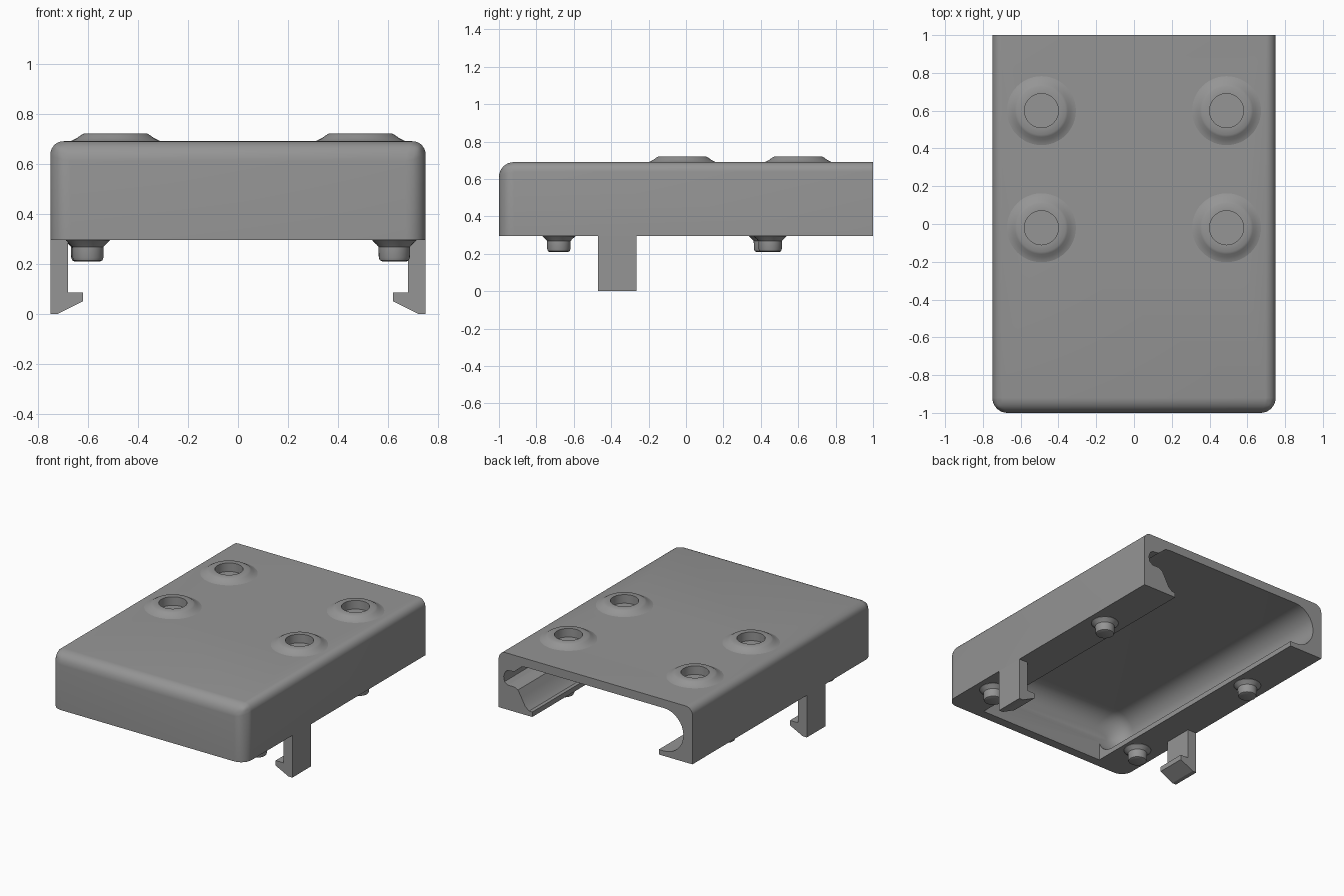
import bpy, bmesh, math
from mathutils import Vector

if "Cube" in bpy.data.objects:
    bpy.data.objects.remove(bpy.data.objects["Cube"])

grey = bpy.data.materials.new("mid_grey")
grey.diffuse_color = (0.30, 0.30, 0.30, 1)
grey.use_nodes = True
grey.node_tree.nodes["Principled BSDF"].inputs["Base Color"].default_value = grey.diffuse_color


def make(name, bm, smooth=True):
    bmesh.ops.recalc_face_normals(bm, faces=bm.faces)
    me = bpy.data.meshes.new(name)
    bm.to_mesh(me)
    bm.free()
    ob = bpy.data.objects.new(name, me)
    bpy.context.collection.objects.link(ob)
    me.materials.append(grey)
    return ob


def finish(ob, angle=32):
    bpy.ops.object.select_all(action='DESELECT')
    ob.select_set(True)
    bpy.context.view_layer.objects.active = ob
    for m in list(ob.modifiers):
        bpy.ops.object.modifier_apply(modifier=m.name)
    bpy.ops.object.shade_smooth_by_angle(angle=math.radians(angle))


def box(name, lo, hi):
    bm = bmesh.new()
    bmesh.ops.create_cube(bm, size=1)
    for v in bm.verts:
        v.co = Vector([lo[i] if v.co[i] < 0 else hi[i] for i in range(3)])
    return make(name, bm)


def loft(name, rings):
    """Closed skin through equal-sized loops of points, capped at both ends."""
    bm = bmesh.new()
    vs = [[bm.verts.new(p) for p in r] for r in rings]
    n = len(rings[0])
    for a, b in zip(vs, vs[1:]):
        for i in range(n):
            bm.faces.new((a[i], a[(i + 1) % n], b[(i + 1) % n], b[i]))
    bm.faces.new(vs[0])
    bm.faces.new(vs[-1])
    return make(name, bm)


def lathe(name, profile, x, y, seg=48):
    """Spin (radius, z) points around a vertical axis at x, y."""
    bm = bmesh.new()
    vs = [bm.verts.new((r, 0, z)) for r, z in profile]
    es = [bm.edges.new(p) for p in zip(vs, vs[1:])]
    bmesh.ops.spin(bm, geom=vs + es, cent=(0, 0, 0), axis=(0, 0, 1),
                   angle=2 * math.pi, steps=seg)
    bmesh.ops.remove_doubles(bm, verts=bm.verts, dist=1e-5)
    bmesh.ops.translate(bm, verts=bm.verts, vec=(x, y, 0))
    return make(name, bm)


# Body block with rounded front and top edges
body = box("body", (-0.75, -1, 0.295), (0.75, 1, 0.69))
weights = body.data.attributes.new("bevel_weight_edge", 'FLOAT', 'EDGE')
for e in body.data.edges:
    a, b = (body.data.vertices[i].co for i in e.vertices)
    m = (a + b) / 2
    if m.y < -0.9 and m.z > 0.4:      # front top edge and front uprights
        weights.data[e.index].value = 1.0
    elif abs(m.y) < 0.1 and m.z > 0.6:  # long top edges
        weights.data[e.index].value = 0.65
bev = body.modifiers.new("rounding", 'BEVEL')
bev.limit_method = 'WEIGHT'
bev.width = 0.08
bev.segments = 8

# Cavity section: round on one side, round with a side groove on the other
R, CZ = 0.15, 0.48
arc = [math.radians(90 + 180 * i / 16) for i in range(17)]
section = [(-0.53 + R * math.cos(t), CZ + R * math.sin(t)) for t in arc]
section += [(0.515, 0.33), (0.545, 0.355), (0.575, 0.41), (0.60, 0.455), (0.63, 0.468),
            (0.68, 0.468), (0.705, 0.485), (0.712, 0.52), (0.70, 0.555),
            (0.68, 0.57), (0.63, 0.575), (0.60, 0.60), (0.57, 0.625), (0.53, 0.63)]
rings = [[(x, 1.1, z) for x, z in section]]
for k in range(9):                    # rounded front end
    t = math.radians(85 * k / 8)
    d = 0.13 * (1 - math.cos(t))
    rings.append([(x * (1 - d / 0.67), -0.81 - 0.13 * math.sin(t),
                   CZ + (z - CZ) * (1 - d / R)) for x, z in section])
cutters = [loft("cavity_cutter", rings),
           box("opening_cutter", (-0.49, -0.935, 0.2), (0.49, 1.2, CZ))]

# Raised collars on top, each around a shallow blind hole
collar = [(0.19, 0.688), (0.175, 0.692), (0.155, 0.702), (0.14, 0.713),
          (0.128, 0.72), (0.09, 0.72), (0.09, 0.685)]
for x in (-0.49, 0.49):
    for y in (-0.02, 0.6):
        finish(lathe("collar", collar, x, y))
        cutters.append(lathe("hole_cutter", [(0, 0.66), (0.09, 0.66), (0.09, 0.8), (0, 0.8)], x, y))

for c in cutters:
    mod = body.modifiers.new("cut", 'BOOLEAN')
    mod.operation = 'DIFFERENCE'
    mod.solver = 'EXACT'
    mod.object = c
finish(body)
for c in cutters:
    bpy.data.objects.remove(c)

# Pegs with flared bases under the rails
peg = [(0.088, 0.30), (0.088, 0.293), (0.072, 0.278), (0.063, 0.268), (0.062, 0.225),
       (0.058, 0.214), (0.05, 0.21), (0, 0.21)]
for x, y in ((-0.60, -0.68), (0.625, -0.68), (-0.605, 0.425), (0.625, 0.45)):
    finish(lathe("peg", peg, x, y, 32))

# Hooked clips hanging from both sides
hook = [(0.75, 0.30), (0.75, 0), (0.72, 0), (0.62, 0.05), (0.62, 0.085), (0.68, 0.085), (0.68, 0.30)]
for s in (-1, 1):
    loft("clip", [[(s * x, y, z) for x, z in hook] for y in (-0.47, -0.265)])
